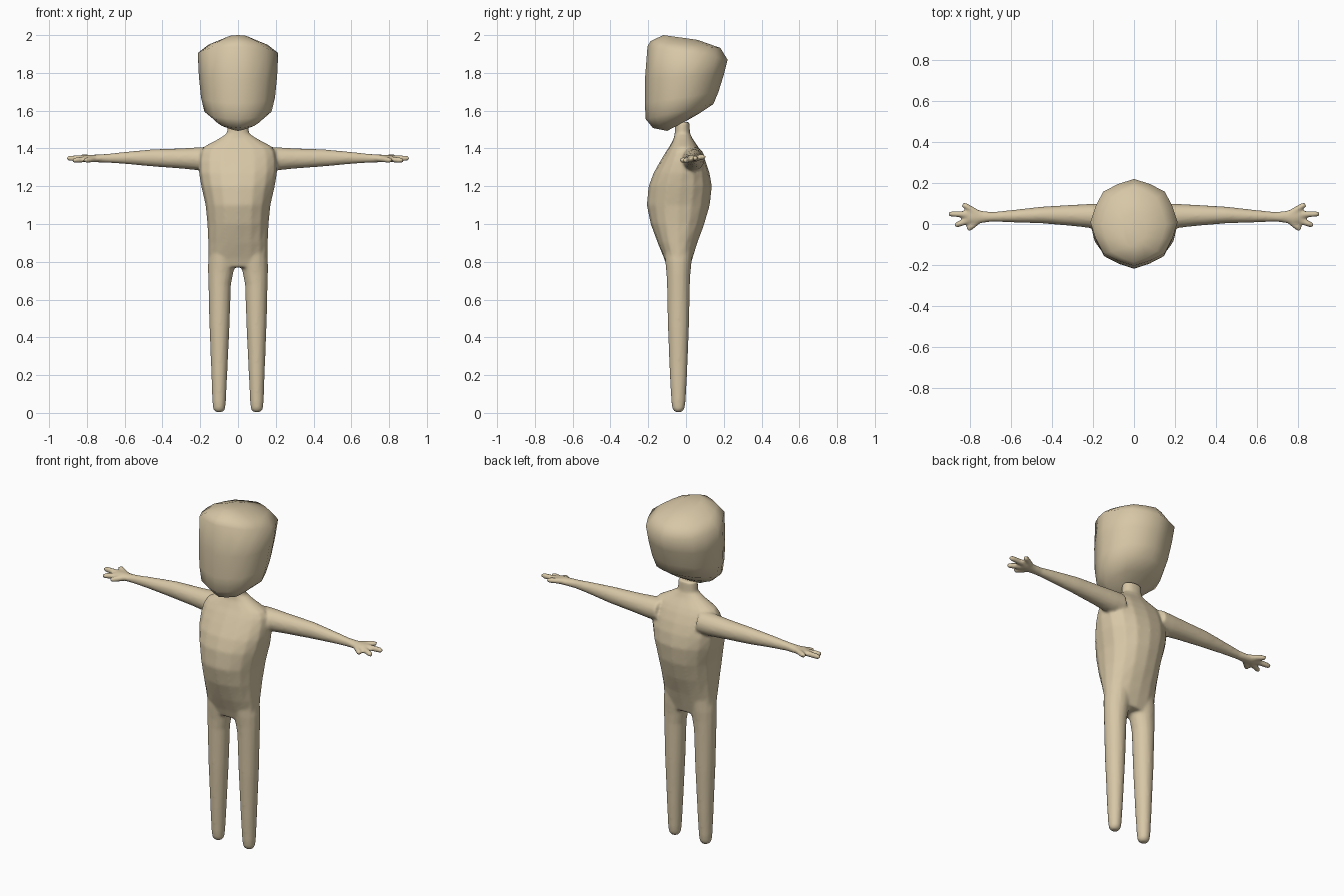
import bpy, bmesh, math
from mathutils import Vector

N = 16


def skin(bm, rings):
    """Bridge a list of rings (lists of points) into a closed tube."""
    vs = [[bm.verts.new(p) for p in r] for r in rings]
    faces = [bm.faces.new((vs[0])), bm.faces.new(vs[-1])]
    for a, b in zip(vs, vs[1:]):
        for i in range(len(a)):
            j = (i + 1) % len(a)
            faces.append(bm.faces.new((a[i], a[j], b[j], b[i])))
    bmesh.ops.recalc_face_normals(bm, faces=faces)


def oval(c, u, v, e=1.0):
    """Oval ring around c with half-axes u and v; e below 1 squares it."""
    pts = []
    for i in range(N):
        a = 2 * math.pi * i / N
        cx, sx = math.cos(a), math.sin(a)
        pts.append(Vector(c) + Vector(u) * math.copysign(abs(cx) ** e, cx)
                   + Vector(v) * math.copysign(abs(sx) ** e, sx))
    return pts


def finish(bm, name):
    me = bpy.data.meshes.new(name)
    bm.to_mesh(me)
    bm.free()
    me.polygons.foreach_set("use_smooth", [True] * len(me.polygons))
    ob = bpy.data.objects.new(name, me)
    bpy.context.collection.objects.link(ob)
    mat = bpy.data.materials.get("clay") or bpy.data.materials.new("clay")
    mat.diffuse_color = (0.68, 0.57, 0.38, 1)
    me.materials.append(mat)
    return ob


body = bmesh.new()

# torso and neck: z, front y, back y, half width
torso = [(0.77, -0.10, 0.02, 0.145), (0.82, -0.117, 0.035, 0.157),
         (0.90, -0.15, 0.06, 0.158), (1.0, -0.187, 0.097, 0.162),
         (1.1, -0.208, 0.126, 0.172), (1.2, -0.198, 0.137, 0.195),
         (1.27, -0.172, 0.125, 0.207), (1.33, -0.138, 0.105, 0.208),
         (1.38, -0.108, 0.082, 0.20), (1.41, -0.088, 0.064, 0.18),
         (1.45, -0.066, 0.036, 0.105), (1.48, -0.06, 0.022, 0.058),
         (1.54, -0.058, 0.018, 0.056)]
skin(body, [oval((0, (f + b) / 2, z), (w, 0, 0), (0, (b - f) / 2, 0), 0.9)
            for z, f, b, w in torso])

# leg: z, centre x, radius x, radius y
leg = [(0.004, 0.1, 0.018, 0.018), (0.02, 0.1, 0.032, 0.032),
       (0.06, 0.1, 0.036, 0.038), (0.2, 0.099, 0.042, 0.046),
       (0.45, 0.098, 0.053, 0.056), (0.68, 0.097, 0.06, 0.061),
       (0.74, 0.092, 0.067, 0.064), (0.80, 0.085, 0.074, 0.07),
       (0.88, 0.08, 0.07, 0.075)]
# arm and palm: x, y, z, radius y, radius z
arm = [(0.13, 0.035, 1.345, 0.065, 0.065), (0.2, 0.039, 1.345, 0.06, 0.062),
       (0.3, 0.042, 1.347, 0.052, 0.054), (0.45, 0.044, 1.35, 0.041, 0.046),
       (0.6, 0.038, 1.35, 0.03, 0.032), (0.69, 0.035, 1.348, 0.024, 0.024),
       (0.74, 0.035, 1.347, 0.03, 0.021), (0.79, 0.036, 1.347, 0.036, 0.02),
       (0.815, 0.036, 1.346, 0.028, 0.015)]
# fingers: root and tip
fingers = [((0.76, 0.05, 1.35), (0.837, 0.097, 1.355)),
           ((0.78, 0.045, 1.348), (0.905, 0.05, 1.348)),
           ((0.78, 0.03, 1.346), (0.875, -0.008, 1.336)),
           ((0.75, 0.025, 1.346), (0.812, -0.028, 1.336))]

for s in (-1, 1):
    skin(body, [oval((s * x, -0.04, z), (rx, 0, 0), (0, ry, 0))
                for z, x, rx, ry in leg])
    skin(body, [oval((s * x, y, z), (0, ry, 0), (0, 0, rz))
                for x, y, z, ry, rz in arm])
    for root, tip in fingers:
        a = Vector((s * root[0], *root[1:]))
        b = Vector((s * tip[0], *tip[1:]))
        d = b - a
        side = d.cross(Vector((0, 0, 1))).normalized()
        up = side.cross(d).normalized()
        skin(body, [oval(a + d * t, side * r, up * r)
                    for t, r in ((0, 0.017), (0.5, 0.016), (0.85, 0.015),
                                 (1.0, 0.011))])

# fuse all limbs into one soft skin
body = finish(body, "body")
rm = body.modifiers.new("fuse", 'REMESH')
rm.mode = 'VOXEL'
rm.voxel_size = 0.008
rm.use_smooth_shade = True
sm = body.modifiers.new("soften", 'SMOOTH')
sm.factor = 0.5
sm.iterations = 6

# head: tilted eight-cornered rings: front y, front z, back y, back z, half width
head_rings = [(-0.10, 1.493, 0.0, 1.545, 0.05), (-0.175, 1.508, 0.07, 1.585, 0.12),
              (-0.213, 1.555, 0.145, 1.635, 0.178), (-0.218, 1.64, 0.172, 1.70, 0.196),
              (-0.217, 1.77, 0.20, 1.79, 0.207), (-0.204, 1.94, 0.22, 1.87, 0.213),
              (-0.188, 1.968, 0.182, 1.932, 0.155), (-0.12, 2.0, 0.06, 1.975, 0.06)]
head = bmesh.new()
rings = []
for yf, zf, yb, zb, w in head_rings:
    pts = oval((0, (yf + yb) / 2, (zf + zb) / 2), (w, 0, 0),
               (0, (yb - yf) / 2, (zb - zf) / 2))
    mid = Vector((0, (yf + yb) / 2, (zf + zb) / 2))
    rings.append([mid + (p - mid) * (0.955 if i % 2 else 1.0)
                  for i, p in enumerate(pts)])
skin(head, rings)
finish(head, "head")
